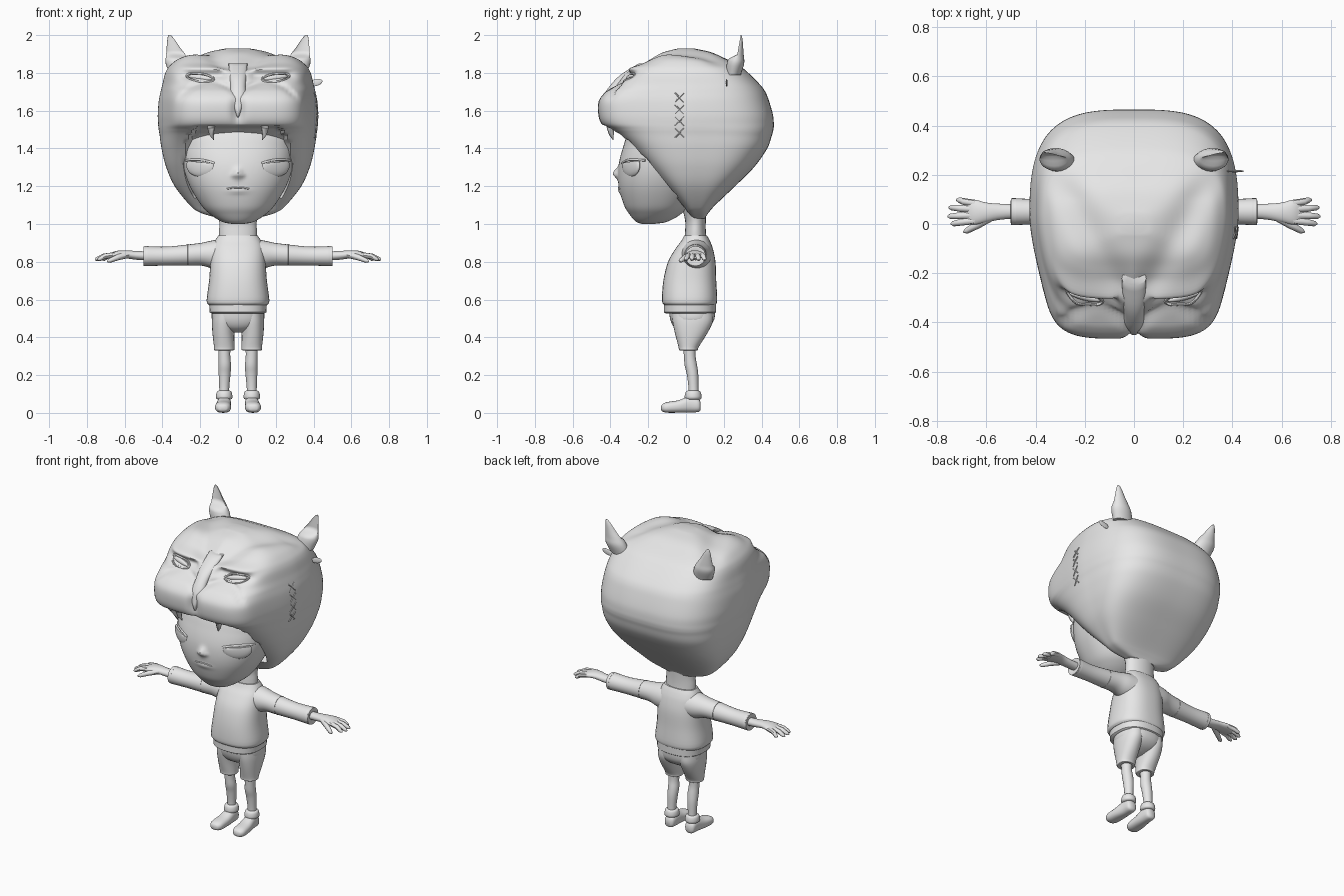
import bpy, bmesh
from math import sin, cos, pi, exp, radians
from mathutils import Vector, Matrix
from mathutils.bvhtree import BVHTree

cube = bpy.data.objects.get("Cube")
if cube:
    bpy.data.objects.remove(cube, do_unlink=True)

GREY = (.8, .8, .8, 1)
clay = bpy.data.materials.new("plain_grey")
clay.use_nodes = True
clay.diffuse_color = GREY
clay.node_tree.nodes["Principled BSDF"].inputs["Base Color"].default_value = GREY


def smooth(t):
    t = max(0, min(1, t))
    return t * t * (3 - 2 * t)


def bump(d, width):
    return exp(-(d / width) ** 2)


def finish(name, bm, mirror=False):
    """Turn a bmesh into a smooth-shaded object, optionally mirrored in x."""
    bmesh.ops.recalc_face_normals(bm, faces=bm.faces)
    mesh = bpy.data.meshes.new(name)
    bm.to_mesh(mesh)
    bm.free()
    mesh.materials.append(clay)
    mesh.shade_smooth()
    mesh.set_sharp_from_angle(angle=radians(45))
    obj = bpy.data.objects.new(name, mesh)
    bpy.context.collection.objects.link(obj)
    if mirror:
        obj.modifiers.new("mirror", "MIRROR")
    return obj


def skin(name, rings, mirror=False, closed=False):
    """Bridge a series of point rings."""
    bm = bmesh.new()
    loops = [[bm.verts.new(p) for p in ring] for ring in rings]
    n = len(loops[0])
    pairs = list(zip(loops, loops[1:]))
    if closed:
        pairs.append((loops[-1], loops[0]))
    else:
        bm.faces.new(loops[0])
        bm.faces.new(loops[-1])
    for a, b in pairs:
        for i in range(n):
            j = (i + 1) % n
            bm.faces.new((a[i], a[j], b[j], b[i]))
    return finish(name, bm, mirror)


def refine(rows, steps):
    """Smooth interpolation through the rows."""
    rows = [Vector(r) for r in rows]
    ext = [2 * rows[0] - rows[1]] + rows + [2 * rows[-1] - rows[-2]]
    out = []
    for a, b, c, d in zip(ext, ext[1:], ext[2:], ext[3:]):
        for k in range(steps):
            t = k / steps
            out.append(b + (c - a) * t / 2 + (a - 2.5 * b + 2 * c - d / 2) * t ** 2
                       + (1.5 * (b - c) + (d - a) / 2) * t ** 3)
    return out + [rows[-1]]


def loft(name, rows, axis="z", n=24, power=2, front=None, steps=4, warp=None, mirror=False):
    """Rows are (position, centre, centre, radius, radius) along an axis."""
    rings = []
    for t, ca, cb, ra, rb in refine(rows, steps):
        ring = []
        for i in range(n):
            c, s = cos(2 * pi * i / n), sin(2 * pi * i / n)
            e = front if front and s < 0 else power
            r = (abs(c) ** e + abs(s) ** e) ** (-1 / e)
            a, b = ca + ra * r * c, cb + rb * r * s
            p = Vector({"x": (t, a, b), "y": (a, t, b), "z": (a, b, t)}[axis])
            ring.append(warp(p) if warp else p)
        rings.append(ring)
    return skin(name, rings, mirror)


def front_back(rows):
    """Convert (z, front, back, half width) rows to loft rows."""
    return [(z, 0, (f + b) / 2, w, (b - f) / 2) for z, f, b, w in rows]


def tube(name, points, radii, mirror=False, closed=False, n=8):
    pts = [Vector(p) for p in points]
    rings = []
    for i, p in enumerate(pts):
        nxt = pts[(i + 1) % len(pts)] if closed else pts[min(i + 1, len(pts) - 1)]
        prv = pts[i - 1] if closed or i else p
        q = (nxt - prv).to_track_quat("Z", "Y")
        r = radii[i] if isinstance(radii, list) else radii
        rings.append([p + q @ Vector((r * cos(2 * pi * k / n), r * sin(2 * pi * k / n), 0))
                      for k in range(n)])
    return skin(name, rings, mirror, closed)


def ball(name, centre, size, rot, mirror=False, shape=None):
    bm = bmesh.new()
    bmesh.ops.create_uvsphere(bm, u_segments=24, v_segments=16, radius=1)
    for v in bm.verts:
        p = shape(v.co) if shape else v.co
        v.co = rot @ Vector((p.x * size[0], p.y * size[1], p.z * size[2])) + Vector(centre)
    return finish(name, bm, mirror)


def surface(obj):
    return BVHTree.FromPolygons([v.co for v in obj.data.vertices],
                                [p.vertices for p in obj.data.polygons])


def on_front(tree, x, z):
    return tree.ray_cast(Vector((x, -2, z)), Vector((0, 1, 0)))[0]


# Animal hood: mouth opening, two muzzle lobes, sunken eyes, brows, forehead valleys
def sculpt_hood(p):
    x, y, z = p
    a = abs(x)
    x *= 1 - .13 * smooth((.05 - y) / .4)
    front = smooth((-y + .05 * (z < 1.5)) / .15) if z > 1.15 else 0
    lip = 1.525 - 16 * max(0, a - .23) ** 2
    side = .31 - .4 * max(0, 1.3 - z)
    if z < 1.54:
        y += .08 * front * smooth((lip - z) / .02) * smooth((side - a) / .025)
    y += .035 * front * bump(a, .035) * bump(z - 1.6, .08)
    crease = 1.755 - 2.5 * (a - .17) ** 2
    y += .02 * front * bump(z - crease, .016) * smooth((.38 - a) / .06)
    eye = front * smooth((a - .05) / .06) * smooth((.38 - a) / .1)
    y += .035 * eye * bump(z - 1.785, .022)
    y -= .025 * eye * bump(z - 1.827, .016)
    valley = .5 * (y + .4)
    z -= .024 * bump(a - valley, .075) * smooth((z - 1.8) / .06) * smooth((.25 - y) / .15)
    return Vector((x, y, z))


hood = loft("animal_hood", front_back([
    (1.03, .04, .10, .10), (1.06, .01, .12, .20), (1.1, -.02, .155, .255),
    (1.2, -.11, .26, .335), (1.3, -.2, .36, .38), (1.4, -.29, .43, .405),
    (1.47, -.365, .455, .415), (1.5, -.405, .463, .42), (1.53, -.447, .465, .423),
    (1.58, -.464, .46, .425), (1.65, -.462, .44, .42), (1.7, -.425, .42, .41),
    (1.74, -.365, .39, .4), (1.8, -.315, .33, .385), (1.84, -.25, .28, .36),
    (1.88, -.18, .2, .31), (1.91, -.12, .13, .22), (1.93, -.04, .04, .06)]),
    n=144, power=3.2, front=4.6, steps=7, warp=sculpt_hood)
hood_surface = surface(hood)

# Nose bridge running from the brow down to a pointed tip between the lobes
loft("hood_nose", [(1.565, 0, -.432, .004, .012), (1.6, 0, -.43, .018, .022),
                   (1.645, 0, -.42, .036, .026), (1.68, 0, -.408, .042, .028),
                   (1.73, 0, -.37, .04, .034), (1.79, 0, -.31, .045, .036),
                   (1.85, 0, -.22, .05, .03)], mirror=False)

# Hood eyes and eyelid rims
ball("hood_eye", on_front(hood_surface, .2, 1.775) + Vector((0, .004, 0)), (.065, .014, .016),
     Matrix.Rotation(-.13, 4, "Y") @ Matrix.Rotation(.25, 4, "Z"), True)
rim = []
for i in range(28):
    u, v = .072 * cos(2 * pi * i / 28), .021 * sin(2 * pi * i / 28)
    rim.append(on_front(hood_surface, .2 + u, 1.775 + v + .13 * u))
tube("hood_eyelid", rim, .006, True, True)


# Ears, hollowed at the front
def hollow_ear(p):
    middle = .25 + .18 * (p.z - 1.78)
    if p.y < middle:
        p.y += 1.3 * smooth((p.z - 1.87) / .04) * (middle - p.y)
    return p


loft("ear", [(1.79, .295, .25, .065, .04), (1.85, .316, .262, .067, .046),
             (1.89, .327, .268, .054, .038), (1.93, .341, .276, .037, .027),
             (1.97, .353, .284, .022, .016), (1.993, .36, .288, .011, .008),
             (2, .363, .289, .004, .004)], warp=hollow_ear, mirror=True)

# Fangs
tube("fang", [(.138, -.4, 1.54), (.143, -.4, 1.51), (.14, -.395, 1.475), (.128, -.385, 1.445)],
     [.026, .021, .013, .002], True)

# Cross stitches on the left of the hood
for k in range(4):
    z = 1.67 - .063 * k
    for lean in (-1, 1):
        line = []
        for t in (-1, -.4, .4, 1):
            start = Vector((2, -.035 + .023 * t, z + lean * .024 * t))
            hit = hood_surface.ray_cast(start, Vector((-1, 0, 0)))[0]
            line.append(hit + Vector((.001, 0, 0)))
        tube("stitch", line, .004, n=6)

# Flat pin beside the left ear
ball("ear_pin", (.41, .215, 1.748), (.038, .005, .018), Matrix.Rotation(-.25, 4, "Y"))


# Face with a small sculpted nose
def sculpt_face(p):
    a = abs(p.x)
    if p.y < -.2:
        p.y -= .028 * bump(a, .02) * bump(p.z - 1.268, .025)
        p.y -= .012 * bump(a - .024, .011) * bump(p.z - 1.258, .011)
        p.y -= .008 * bump(a, .05) * bump(p.z - 1.175, .014)
    return p


face = loft("face", front_back([
    (1, -.23, -.17, .03), (1.012, -.265, -.1, .085), (1.05, -.298, -.03, .145),
    (1.1, -.328, .02, .195), (1.2, -.356, .07, .255), (1.3, -.358, .1, .288),
    (1.4, -.335, .1, .295), (1.5, -.295, .1, .28), (1.6, -.2, .1, .15)]),
    n=144, power=2.2, steps=10, warp=sculpt_face)
face_surface = surface(face)


# Half-closed eyes with a straight lid line
def half_lid(p):
    return Vector((p.x, p.y, min(p.z, .3 + .12 * p.x)))


ball("eye", on_front(face_surface, .2, 1.31) + Vector((0, .012, 0)), (.086, .02, .06),
     Matrix.Rotation(radians(32), 4, "Z"), True, half_lid)
lid = [on_front(face_surface, .125 + .015 * i, 1.322 + .0015 * i + .01 * sin(pi * i / 10))
       for i in range(11)]
tube("eyelid", lid, .006, True)

# Mouth
mouth = [on_front(face_surface, .012 * i, 1.193 - .0003 * i * i) for i in range(-5, 6)]
tube("mouth", mouth, .004)

# Neck, sweater and hem
loft("neck", front_back([(.9, -.01, .11, .1), (.96, -.005, .105, .1),
                         (1.02, -.005, .105, .1), (1.12, -.03, .11, .12)]))
loft("sweater", front_back([
    (.57, -.115, .155, .155), (.595, -.127, .165, .166), (.7, -.12, .16, .153),
    (.8, -.095, .156, .146), (.87, -.055, .142, .138), (.91, -.025, .127, .122),
    (.938, -.01, .112, .105)]), n=40, power=2.5)
loft("sweater_hem", front_back([
    (.525, -.105, .15, .14), (.533, -.117, .16, .15), (.58, -.117, .16, .153),
    (.59, -.1, .14, .14)]), n=40, power=2.5, steps=1)

# Sleeves with open cuffs
loft("sleeve", [(.04, .05, .835, .09, .092), (.13, .055, .838, .076, .076),
                (.19, .053, .84, .064, .061), (.26, .05, .836, .058, .056),
                (.38, .05, .83, .051, .05), (.495, .05, .83, .055, .053)], "x", mirror=True)
loft("cuff", [(.48, .05, .83, .055, .053), (.5, .05, .83, .054, .052),
              (.501, .05, .83, .043, .041), (.496, .05, .83, .03, .028)],
     "x", steps=1, mirror=True)
loft("shoulder_seam", [(.262, .05, .836, .056, .054), (.263, .05, .836, .059, .057),
                       (.266, .05, .836, .059, .057), (.267, .05, .836, .056, .054)],
     "x", steps=1, mirror=True)

# Hands
loft("palm", [(.46, .052, .83, .028, .024), (.54, .05, .834, .032, .023),
              (.6, .047, .84, .04, .021), (.65, .048, .838, .051, .018),
              (.69, .048, .826, .042, .01)], "x", mirror=True)
fingers = [(.084, .722, .098), (.06, .753, .067), (.036, .757, .031), (.014, .744, .001)]
for base, tip, spread in fingers:
    mid = ((.66 + tip) / 2, (base + spread) / 2, .83)
    tube("finger", [(.645, base, .838), mid, (tip - .01, spread, .814), (tip, spread, .81)],
         [.014, .014, .011, .004], True)
tube("thumb", [(.58, .03, .838), (.635, -.003, .824), (.68, -.028, .806), (.693, -.033, .801)],
     [.018, .016, .012, .004], True)

# Shorts
loft("shorts_seat", front_back([(.425, -.02, .06, .025), (.45, -.06, .115, .1),
                                (.49, -.082, .148, .137), (.55, -.092, .156, .137)]),
     n=32, power=2.4)
loft("shorts_leg", [(.332, .073, .015, .04, .038), (.333, .073, .013, .053, .05),
                    (.35, .073, .014, .054, .054), (.42, .077, .027, .058, .085),
                    (.48, .075, .035, .063, .106), (.53, .07, .034, .064, .11)],
     power=2.2, mirror=True)

# Legs, rolled socks and feet
loft("leg", [(.05, .073, .04, .028, .03), (.12, .073, .04, .026, .026),
             (.2, .071, .035, .031, .03), (.25, .07, .026, .033, .033),
             (.3, .072, .02, .031, .031), (.37, .073, .018, .033, .034)], mirror=True)
loft("rolled_sock", [(.07, .073, .038, .032, .034), (.078, .073, .038, .043, .045),
                     (.1, .073, .038, .042, .043), (.114, .073, .038, .037, .037),
                     (.118, .073, .038, .027, .027)], steps=2, mirror=True)
loft("foot", [(.078, .073, .036, .018, .02), (.065, .073, .04, .032, .035),
              (.02, .073, .045, .036, .043), (-.04, .077, .034, .041, .033),
              (-.1, .08, .029, .041, .028), (-.125, .081, .027, .028, .019),
              (-.132, .081, .026, .01, .008)], "y", power=2.5, mirror=True,
     warp=lambda p: Vector((p.x, p.y, max(0, p.z))))
